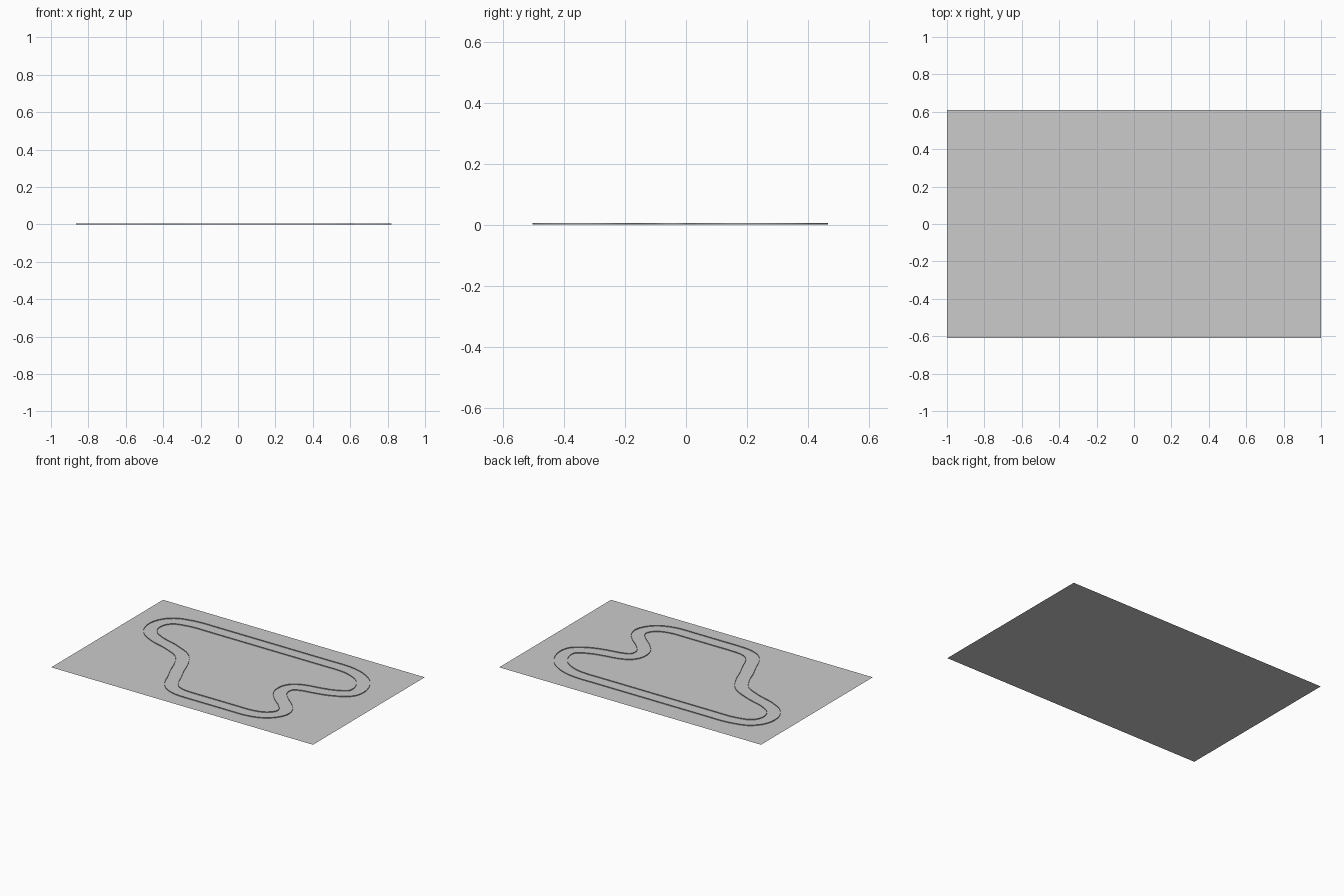
import bpy
from mathutils import Vector
from mathutils.geometry import interpolate_bezier

if "Cube" in bpy.data.objects:
    bpy.data.objects.remove(bpy.data.objects["Cube"])

HALF_Y = 0.61
WIDTH = 0.085    # distance between the two track borders
HEIGHT = 0.006   # border height
STEPS = 8

# outer border control points, clockwise from the top left
OUTER = [(-0.68, 0.455), (-0.6, 0.465), (-0.5, 0.465), (0.4, 0.465), (0.5, 0.465),
         (0.6, 0.45), (0.68, 0.418), (0.75, 0.367), (0.80, 0.29), (0.82, 0.2),
         (0.803, 0.128), (0.75, 0.08), (0.66, 0.038), (0.56, 0.014), (0.485, 0.0),
         (0.435, -0.025), (0.43, -0.075), (0.47, -0.13), (0.55, -0.2), (0.6, -0.26),
         (0.617, -0.33), (0.59, -0.405), (0.53, -0.462), (0.46, -0.49), (0.38, -0.502),
         (0.3, -0.502), (0.05, -0.502), (-0.06, -0.502), (-0.15, -0.493), (-0.23, -0.458),
         (-0.284, -0.394), (-0.32, -0.31), (-0.361, -0.22), (-0.4, -0.12), (-0.45, -0.04),
         (-0.56, 0.018), (-0.72, 0.072), (-0.80, 0.12), (-0.85, 0.19), (-0.865, 0.27),
         (-0.84, 0.36), (-0.78, 0.422)]


def smooth_loop(points):
    pts = [Vector(p) for p in points]
    n = len(pts)
    tangents = []
    for i, p in enumerate(pts):
        a, b = p - pts[i - 1], pts[(i + 1) % n] - p
        tangents.append((a.normalized() * b.length + b.normalized() * a.length).normalized())
    out = []
    for i in range(n):
        p, q = pts[i], pts[(i + 1) % n]
        h = (q - p).length / 3
        seg = interpolate_bezier(p, p + tangents[i] * h,
                                 q - tangents[(i + 1) % n] * h, q, STEPS + 1)
        out += [Vector(s[:2]) for s in seg[:-1]]
    return out


def inset(loop, d):
    n = len(loop)
    out = []
    for i, p in enumerate(loop):
        t = (loop[(i + 3) % n] - loop[i - 3]).normalized()
        out.append(p + Vector((t.y, -t.x)) * d)
    return out


def add_mesh(name, verts, faces):
    mesh = bpy.data.meshes.new(name)
    mesh.from_pydata(verts, [], faces)
    ob = bpy.data.objects.new(name, mesh)
    bpy.context.collection.objects.link(ob)
    return ob


def border(name, loop):
    n = len(loop)
    verts = [(p.x, p.y, z) for z in (0, HEIGHT) for p in loop]
    faces = [(i, (i + 1) % n, n + (i + 1) % n, n + i) for i in range(n)]
    add_mesh(name, verts, faces).data.shade_smooth()


# ground sheet
add_mesh("ground_sheet", [(-1, -HALF_Y, 0), (1, -HALF_Y, 0), (1, HALF_Y, 0), (-1, HALF_Y, 0)],
         [(0, 1, 2, 3)])

# thin upright borders of the circuit
outer = smooth_loop(OUTER)
border("outer_border", outer)
border("inner_border", inset(outer, WIDTH))
